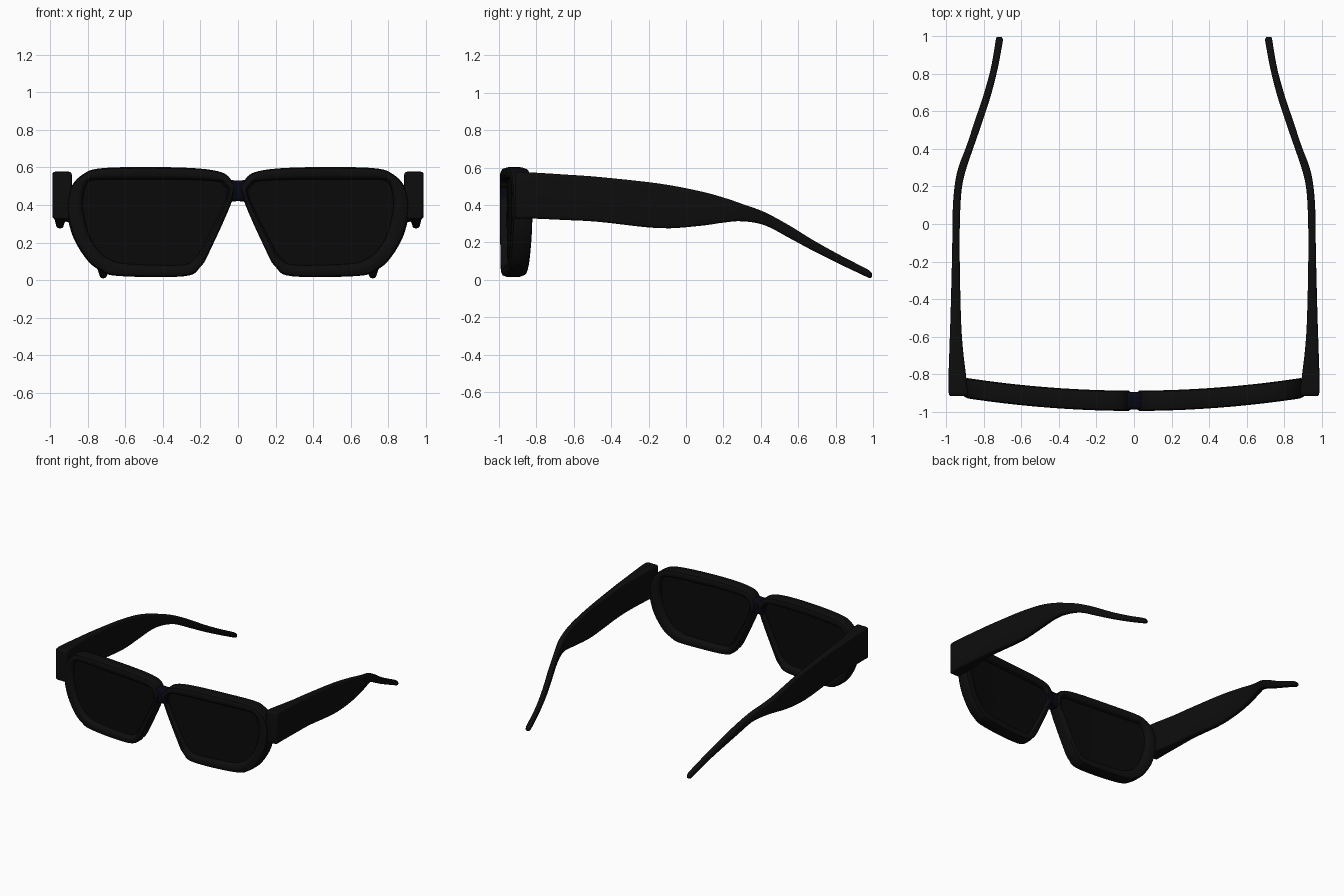
import bpy, bmesh, math
from mathutils import Vector

cube = bpy.data.objects.get("Cube")
if cube:
    bpy.data.objects.remove(cube)


def material(name, rgb):
    m = bpy.data.materials.new(name)
    m.use_nodes = True
    m.diffuse_color = (*rgb, 1)
    m.node_tree.nodes["Principled BSDF"].inputs["Base Color"].default_value = (*rgb, 1)
    return m


BLACK = material("frame black", (0.004, 0.004, 0.004))
LENS = material("lens black", (0.003, 0.003, 0.003))
NAVY = material("bridge navy", (0.002, 0.002, 0.007))


def spline(points, steps, closed):
    """Catmull-Rom curve through points of any dimension."""
    pts = [Vector(p) for p in points]
    n = len(pts)
    pick = (lambda i: pts[i % n]) if closed else (lambda i: pts[max(0, min(n - 1, i))])
    out = []
    for i in range(n if closed else n - 1):
        a, b, c, d = (pick(i + k) for k in (-1, 0, 1, 2))
        for s in range(steps):
            t = s / steps
            out.append(b + (c - a) * (t / 2) + (2 * a - 5 * b + 4 * c - d) * (t * t / 2)
                       + (3 * b - a - 3 * c + d) * (t ** 3 / 2))
    return out if closed else out + [pts[-1]]


def loft(name, rings, mat, side=1, cyclic=False, caps=True):
    """Skin a series of equal rings; side=-1 mirrors the part across x."""
    bm = bmesh.new()
    loops = [[bm.verts.new((side * x, y, z)) for x, y, z in r] for r in rings]
    pairs = list(zip(loops, loops[1:])) + ([(loops[-1], loops[0])] if cyclic else [])
    for a, b in pairs:
        for i in range(len(a)):
            j = (i + 1) % len(a)
            bm.faces.new((a[i], a[j], b[j], b[i]))
    if caps and not cyclic:
        bm.faces.new(loops[0])
        bm.faces.new(loops[-1])
    bmesh.ops.recalc_face_normals(bm, faces=bm.faces)
    me = bpy.data.meshes.new(name)
    bm.to_mesh(me)
    bm.free()
    me.materials.append(mat)
    ob = bpy.data.objects.new(name, me)
    bpy.context.collection.objects.link(ob)
    bpy.ops.object.select_all(action="DESELECT")
    ob.select_set(True)
    bpy.context.view_layer.objects.active = ob
    bpy.ops.object.shade_smooth_by_angle(angle=math.radians(40))
    return ob


def wrap(p, depth):
    """Place a front-plane point on the curved face of the frame."""
    return (p[0], -0.995 + 0.085 * p[0] ** 2 + depth, p[1])


# Matching outer and inner outlines of one rim (x, z)
OUTER = [(.035, .53), (.11, .58), (.33, .6), (.71, .597), (.83, .56), (.895, .48),
         (.91, .37), (.88, .235), (.81, .115), (.74, .055), (.64, .022), (.29, .02),
         (.2, .07), (.145, .165), (.025, .44)]
INNER = [(.075, .505), (.125, .527), (.33, .535), (.71, .535), (.79, .525), (.82, .47),
         (.825, .37), (.79, .235), (.735, .15), (.68, .11), (.59, .087), (.31, .08),
         (.235, .11), (.185, .185), (.06, .44)]
outer = spline(OUTER, 6, True)
inner = spline(INNER, 6, True)
center = Vector((.46, .32))

# Rim cross-section: (blend from inner to outer, depth)
SECTION = [(0, .025), (.12, .008), (.3, 0), (.7, 0), (.9, .006), (1, .025),
           (1, .085), (.9, .102), (.7, .108), (.3, .108), (.12, .1), (0, .085)]

# Temple stations: y, inner x, outer x, bottom z, top z
TEMPLE = [(-.915, .895, .975, .335, .56), (-.905, .885, .985, .325, .575),
          (-.84, .89, .988, .328, .575), (-.65, .912, .982, .32, .563),
          (-.465, .922, .976, .31, .55), (-.145, .928, .968, .276, .515),
          (.07, .925, .965, .288, .475), (.2, .915, .955, .306, .44),
          (.3, .891, .935, .313, .406), (.42, .85, .89, .292, .362),
          (.55, .805, .847, .225, .292), (.68, .763, .803, .155, .212),
          (.82, .727, .764, .085, .134), (.94, .704, .742, .028, .072),
          (.98, .698, .736, .01, .05), (.994, .703, .731, .015, .035)]


def rounded_ring(x0, x1, y, z0, z1, r=.014):
    """Rounded rectangle in the x-z plane."""
    r = min(r, (x1 - x0) * .45, (z1 - z0) * .45)
    ring = []
    for k, (cx, cz) in enumerate([(x1 - r, z1 - r), (x0 + r, z1 - r),
                                  (x0 + r, z0 + r), (x1 - r, z0 + r)]):
        for s in range(4):
            a = math.pi / 2 * (k + s / 3)
            ring.append((cx + r * math.cos(a), y, cz + r * math.sin(a)))
    return ring


for side, label in ((1, "left"), (-1, "right")):
    # Rim
    loft(label + "_rim", [[wrap(i.lerp(o, t), d) for i, o in zip(inner, outer)]
                          for t, d in SECTION], BLACK, side, cyclic=True)
    # Lens, a thin curved shell sitting inside the rim
    scales = [.02, .35, .7, 1.01]
    shell = [(s, .035) for s in scales] + [(s, .07) for s in reversed(scales)]
    loft(label + "_lens", [[wrap(center.lerp(p, s), d) for p in inner]
                           for s, d in shell], LENS, side)
    # Temple arm with its wide front corner
    stations = spline(TEMPLE, 4, False)
    loft(label + "_temple", [rounded_ring(a, b, y, z0, z1)
                             for y, a, b, z0, z1 in stations], BLACK, side)

# Nose bridge joining the rims
bridge = []
for k in range(7):
    x = -.06 + .02 * k
    flare = 2 * x * x
    ring = rounded_ring(.008, .1, 0, .42 - flare, .53 + flare, .02)
    bridge.append([wrap((x, z), d) for d, _, z in ring])
loft("nose_bridge", bridge, NAVY)
